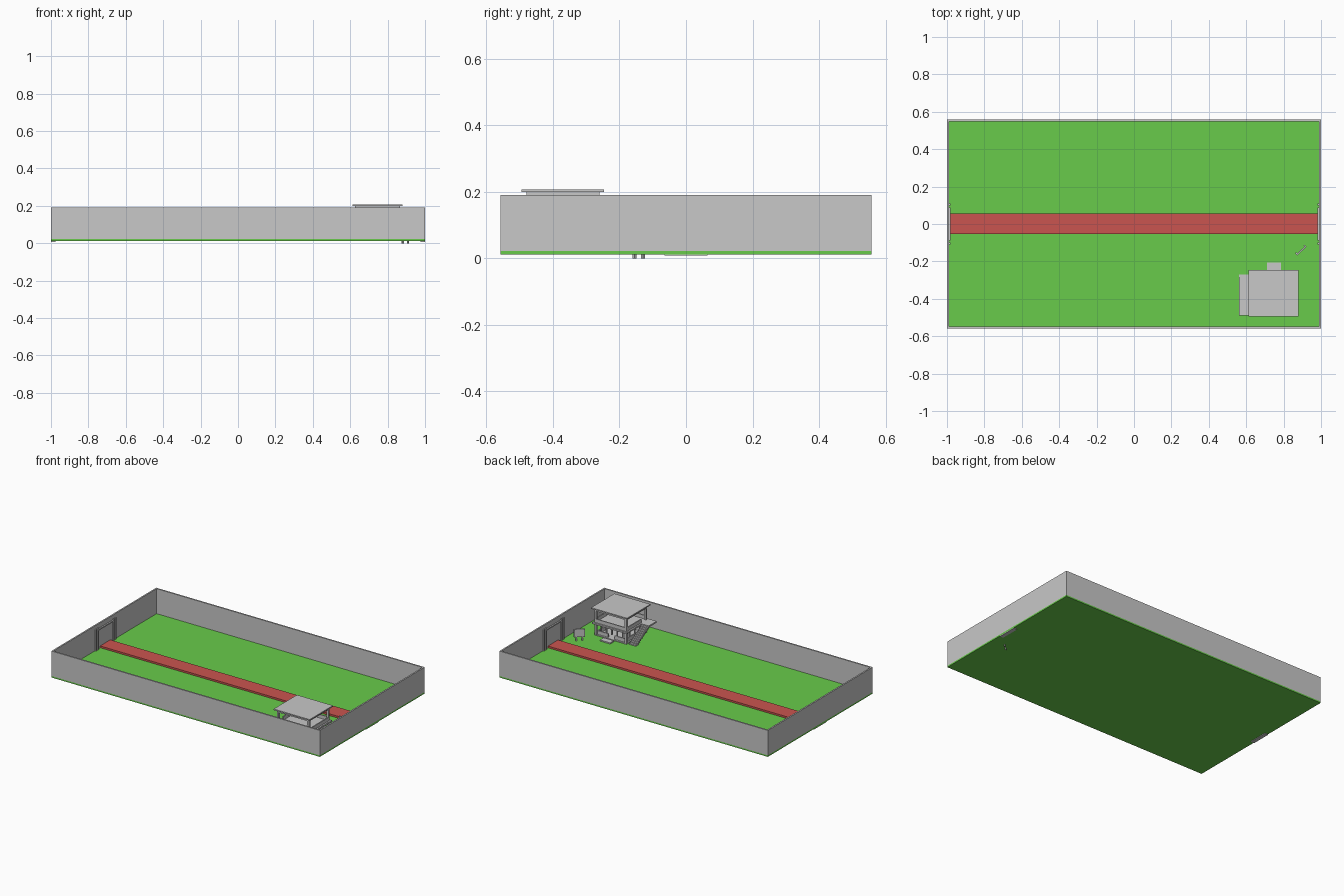
import bpy
import bmesh
from math import radians
from mathutils import Matrix, Vector

cube = bpy.data.objects.get("Cube")
if cube:
    bpy.data.objects.remove(cube, do_unlink=True)


def material(name, rgb):
    m = bpy.data.materials.new(name)
    m.use_nodes = True
    m.diffuse_color = (*rgb, 1)
    m.node_tree.nodes["Principled BSDF"].inputs["Base Color"].default_value = (*rgb, 1)
    return m


grey = material("light_grey", (0.58, 0.58, 0.58))
green = material("grass_green", (0.14, 0.6, 0.07))
red = material("path_red", (0.59, 0.09, 0.08))


def boxes(name, mat, *spans):
    """One object of boxes, each given as (x0, x1), (y0, y1), (z0, z1)."""
    bm = bmesh.new()
    for span in spans:
        size = [b - a for a, b in span]
        mid = Vector([(a + b) / 2 for a, b in span])
        bmesh.ops.create_cube(bm, size=1, matrix=Matrix.Translation(mid) @ Matrix.Diagonal((*size, 1)))
    mesh = bpy.data.meshes.new(name)
    bm.to_mesh(mesh)
    bm.free()
    mesh.materials.append(mat)
    obj = bpy.data.objects.new(name, mesh)
    bpy.context.collection.objects.link(obj)
    return obj


# Ground, path and perimeter walls
X, Y, FLOOR, TOP, T = 1.0, 0.558, 0.022, 0.19, 0.01
boxes("lawn", green, ((-X, X), (-Y, Y), (0.012, FLOOR)))
boxes("path", red, ((-X + T, X - T), (-0.053, 0.055), (0.014, 0.034)))
high = (FLOOR, TOP)
boxes("perimeter_wall", grey,
      ((-X, X), (-Y, -Y + T), high), ((-X, X), (Y - T, Y), high),
      ((-X, -X + T), (-Y + T, Y - T), high), ((X - T, X), (-Y + T, Y - T), high))

# Gate frames on the inside of both end walls
for side, label in ((-1, "right"), (1, "left")):
    near, far = sorted((side * (X - T), side * (X - 0.019)))
    posts = [((near, far), (y - 0.005, y + 0.005), (FLOOR, 0.165))
             for y in (-0.105, -0.082, 0.082, 0.105)]
    boxes(label + "_gate", grey, *posts,
          ((near, far), (-0.082, 0.082), (0.15, 0.158)))
    a, b = sorted((side * X, side * (X - 0.025)))
    boxes(label + "_gate_threshold", grey, ((a, b), (-0.065, 0.065), (0.008, 0.012)))

# House: roof and its beams
x0, x1, y0, y1 = 0.625, 0.865, -0.48, -0.26
DECK = 0.108
boxes("house_roof", grey, ((0.612, 0.88), (-0.495, -0.247), (0.199, 0.207)))


def ring(inset, depth, z):
    """Four strips around the house plan."""
    a, b, c, d = x0 + inset, x1 - inset, y0 + inset, y1 - inset
    return [((a, b), (c, c + depth), z), ((a, b), (d - depth, d), z),
            ((a, a + depth), (c + depth, d - depth), z),
            ((b - depth, b), (c + depth, d - depth), z)]


boxes("roof_beams", grey, *ring(0, 0.012, (0.184, 0.199)))
boxes("upper_deck", grey, ((x0 - 0.01, x1 + 0.01), (y0 - 0.01, y1 + 0.01), (DECK - 0.01, DECK)))
boxes("deck_parapet", grey, *ring(0, 0.007, (DECK, 0.132))[:2], ring(0, 0.007, (DECK, 0.132))[3],
      ((x0, x0 + 0.007), (y0 + 0.06, y1 - 0.007), (DECK, 0.132)))

# Upper and lower columns
corners = [(x, y) for x in (x0, x1 - 0.014) for y in (y0, y1 - 0.014)]
boxes("upper_columns", grey, *[((x, x + 0.014), (y, y + 0.014), (DECK, 0.184)) for x, y in corners])
boxes("lower_columns", grey, *[((x, x + 0.014), (y, y + 0.014), (FLOOR, DECK - 0.01)) for x, y in corners])

# Ground floor with window bands, mullions and a doorway
boxes("house_base", grey, ((x0, x1), (y0, y1), (0.014, 0.026)))
sill, head = (0.026, 0.05), (0.085, DECK - 0.01)
walls = ring(0.012, 0.008, sill)
back = walls.pop(1)
(wx0, wx1), wy, _ = back
walls += [((wx0, 0.725), wy, sill), ((0.77, wx1), wy, sill)]
boxes("lower_walls", grey, *walls, *ring(0.012, 0.008, head))
mullions = []
for i in range(1, 6):
    x = x0 + i * (x1 - x0) / 6
    for y in (y0 + 0.012, y1 - 0.02):
        mullions.append(((x - 0.004, x + 0.004), (y, y + 0.008), (sill[1], head[0])))
for i in range(1, 4):
    y = y0 + i * (y1 - y0) / 4
    for x in (x0 + 0.012, x1 - 0.02):
        mullions.append(((x, x + 0.008), (y - 0.004, y + 0.004), (sill[1], head[0])))
boxes("window_mullions", grey, *mullions)
boxes("door_step", grey, ((0.71, 0.785), (-0.247, -0.207), (FLOOR, 0.03)))

# Outside stairs rising to a landing
STEPS = 11
run, rise = 0.15 / STEPS, (DECK - FLOOR) / STEPS
treads = []
for i in range(STEPS):
    front, z = -0.27 - i * run, FLOOR + (i + 1) * rise
    treads.append(((0.562, 0.615), (front - run, front), (max(FLOOR, z - 0.014), z)))
boxes("outside_stairs", grey, *treads)
boxes("stair_landing", grey, ((0.562, 0.616), (-0.49, -0.42), (DECK - 0.01, DECK)))

# Notice board with folded side wings, standing on two legs
board = boxes("notice_board", grey, ((-0.026, 0.026), (-0.004, 0.004), (0.048, 0.1)),
              ((-0.034, -0.026), (-0.004, 0.012), (0.048, 0.1)),
              ((0.026, 0.034), (-0.004, 0.012), (0.048, 0.1)))
legs = boxes("notice_board_legs", grey, *[((x - 0.004, x + 0.004), (-0.004, 0.004), (0, 0.048))
                                          for x in (-0.019, 0.019)])
for part in (board, legs):
    part.location = (0.895, -0.142, 0)
    part.rotation_euler.z = radians(42)
